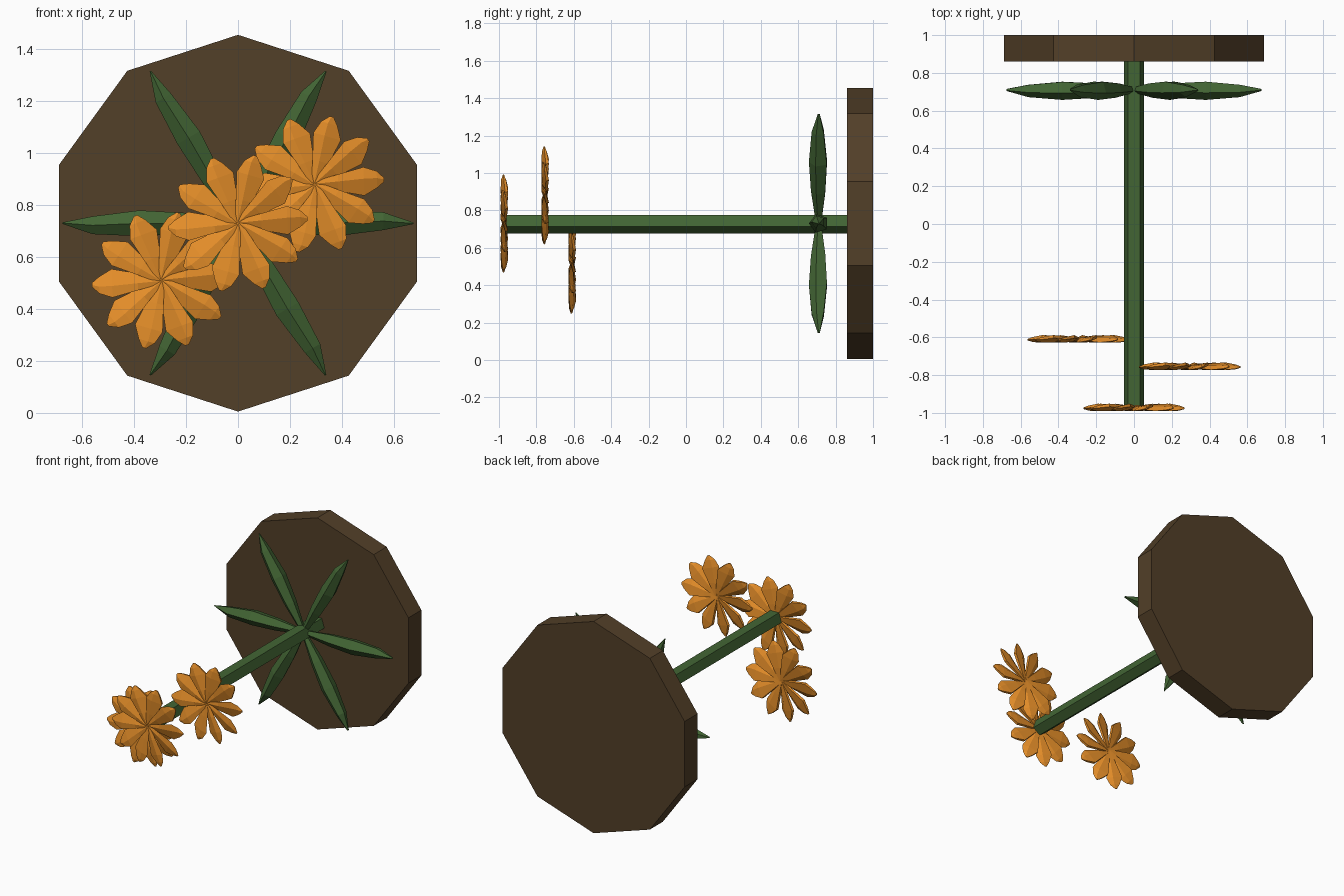
import bpy
import bmesh
from math import sin, cos, tau, pi, radians
from mathutils import Matrix, Vector

if "Cube" in bpy.data.objects:
    bpy.data.objects.remove(bpy.data.objects["Cube"], do_unlink=True)

AXIS_Z = 0.73


def material(name, rgb):
    mat = bpy.data.materials.new(name)
    mat.use_nodes = True
    mat.diffuse_color = (*rgb, 1)
    mat.node_tree.nodes["Principled BSDF"].inputs["Base Color"].default_value = (*rgb, 1)
    return mat


bark = material("bark brown", (0.085, 0.05, 0.021))
leaf_green = material("leaf green", (0.055, 0.13, 0.034))
petal_orange = material("petal orange", (0.78, 0.27, 0.022))


def finish(name, bm, location, mat):
    bmesh.ops.recalc_face_normals(bm, faces=bm.faces)
    mesh = bpy.data.meshes.new(name)
    bm.to_mesh(mesh)
    bm.free()
    mesh.materials.append(mat)
    obj = bpy.data.objects.new(name, mesh)
    obj.location = location
    bpy.context.collection.objects.link(obj)
    return obj


def prism(name, sides, radius, y0, y1, start, mat):
    """Flat-sided bar running along y."""
    bm = bmesh.new()
    ring = [bm.verts.new((radius * cos(start + tau * i / sides), y0,
                          radius * sin(start + tau * i / sides))) for i in range(sides)]
    face = bm.faces.new(ring)
    extruded = bmesh.ops.extrude_face_region(bm, geom=[face], use_keep_orig=True)
    moved = [v for v in extruded["geom"] if isinstance(v, bmesh.types.BMVert)]
    bmesh.ops.translate(bm, verts=moved, vec=(0, y1 - y0, 0))
    return finish(name, bm, (0, 0, AXIS_Z), mat)


def add_blade(bm, sections, sides, roll, turn):
    """Pointed blade along x; sections are (reach, half width, half depth, sideways shift)."""
    place = Matrix.Rotation(-turn, 4, "Y") @ Matrix.Rotation(roll, 4, "X")
    rings = []
    for reach, width, depth, shift in sections:
        rings.append([bm.verts.new(place @ Vector((
            reach, depth * sin(tau * i / sides), shift + width * cos(tau * i / sides))))
            for i in range(sides)])
    for a, b in zip(rings, rings[1:]):
        for i in range(sides):
            j = (i + 1) % sides
            bm.faces.new((a[i], a[j], b[j], b[i]))
    bm.faces.new(rings[0])
    bm.faces.new(rings[-1])


def whorl(name, count, sections, sides, roll, start, location, mat):
    bm = bmesh.new()
    for k in range(count):
        add_blade(bm, sections, sides, roll, start + tau * k / count)
    return finish(name, bm, location, mat)


# Base disc and five-sided stem
prism("base_disc", 10, 0.725, 0.86, 1.0, pi / 2, bark)
prism("stem", 5, 0.055, -0.96, 0.87, -pi / 2, leaf_green)

# Ring of long leaves in front of the disc
leaf = [(0, 0.015, 0.015, 0), (0.2, 0.042, 0.042, 0), (0.38, 0.052, 0.053, 0),
        (0.56, 0.036, 0.036, 0.008), (0.675, 0.003, 0.006, 0)]
whorl("leaves", 6, leaf, 5, 0.3, 0, (0, 0.71, AXIS_Z), leaf_green)

# Three blossoms with overlapping, tilted petals
petal = [(0, 0.012, 0.006, 0), (0.09, 0.036, 0.012, 0), (0.19, 0.062, 0.014, 0),
         (0.24, 0.036, 0.011, 0.008), (0.268, 0.008, 0.004, 0.008)]
blossoms = {"front_blossom": (0, -0.973, AXIS_Z),
            "left_blossom": (0.295, -0.755, 0.88),
            "right_blossom": (-0.295, -0.61, 0.51)}
for name, location in blossoms.items():
    whorl(name, 10, petal, 5, radians(16), radians(2), location, petal_orange)
